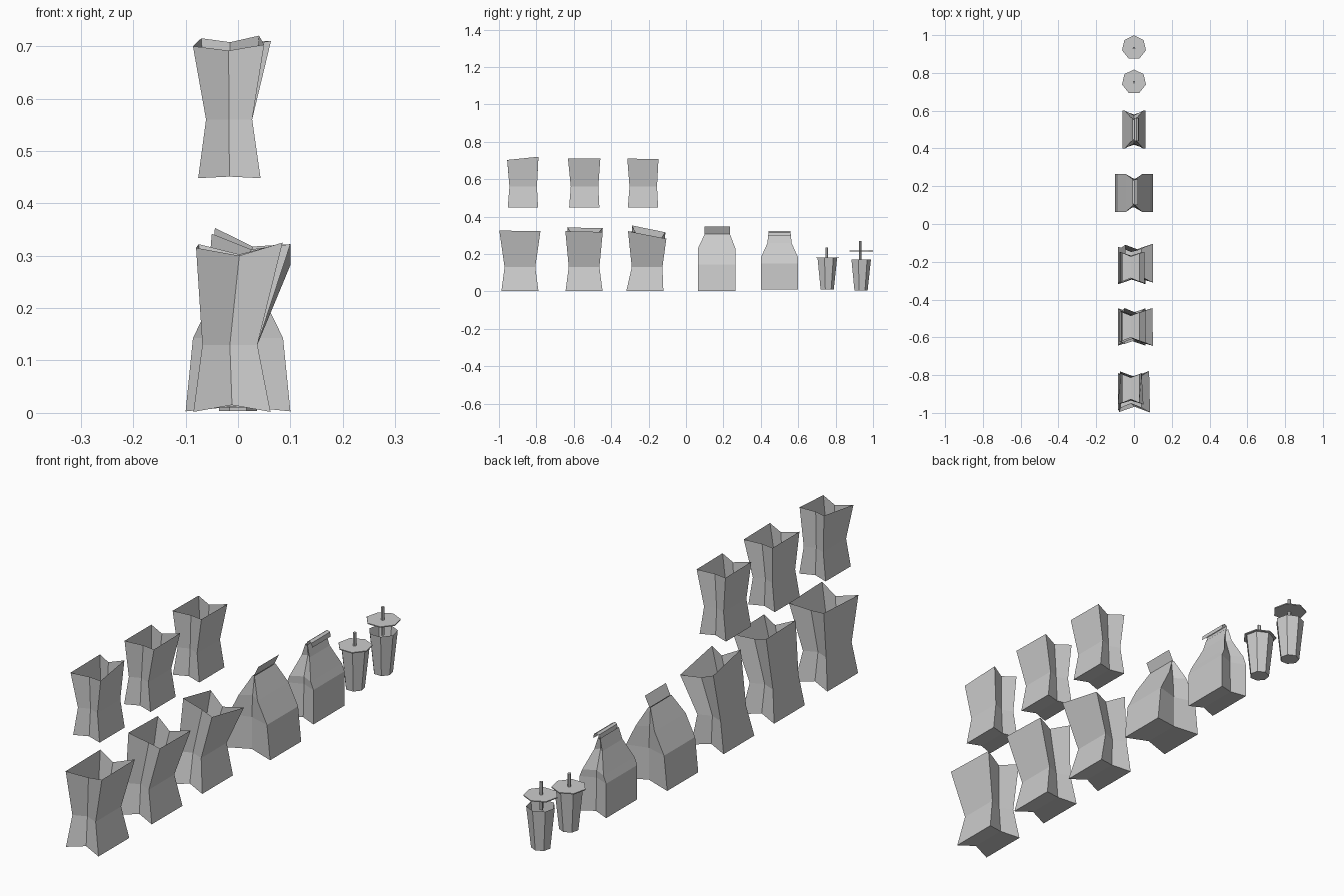
import bpy, bmesh, math

if "Cube" in bpy.data.objects:
    bpy.data.objects.remove(bpy.data.objects["Cube"])


def finish(name, bm):
    me = bpy.data.meshes.new(name)
    bm.to_mesh(me)
    bm.free()
    ob = bpy.data.objects.new(name, me)
    bpy.context.collection.objects.link(ob)
    return ob


def corners(x0, x1, y0, y1, z):
    """Front-left, front-right, back-right, back-left."""
    return [(x0, y0, z), (x1, y0, z), (x1, y1, z), (x0, y1, z)]


def paper_bag(name, rings, indents, lifts):
    """Loft 4-corner rings; each front/back edge gets an inward gusset fold."""
    bm = bmesh.new()
    loops = []
    for (fl, fr, br, bl), d, h in zip(rings, indents, lifts):
        front = [(a + b) / 2 for a, b in zip(fl, fr)]
        back = [(a + b) / 2 for a, b in zip(bl, br)]
        front = (front[0], front[1] + d, front[2] + h)
        back = (back[0], back[1] - d, back[2] + h)
        loops.append([bm.verts.new(p) for p in (fl, front, fr, br, back, bl)])
    for lo, hi in zip(loops, loops[1:]):
        for i in range(6):
            j = (i + 1) % 6
            bm.faces.new((lo[i], lo[j], hi[j], hi[i]))
    a, m, b, c, n, d = loops[0]
    bm.faces.new((a, d, n, m))
    bm.faces.new((m, n, c, b))
    return finish(name, bm)


def flap(name, profile, y0, y1):
    """Paper strip: x/z profile swept along y."""
    bm = bmesh.new()
    rows = [[bm.verts.new((x, y, z)) for y in (y0, y1)] for x, z in profile]
    for p, q in zip(rows, rows[1:]):
        bm.faces.new((p[0], p[1], q[1], q[0]))
    return finish(name, bm)


# Lower row of large open bags: centre y, top corners (y relative to centre)
lower = [
    (-0.888, [(-.08, -.108, .315), (.085, -.11, .325), (.08, .11, .323), (-.075, .108, .322)]),
    (-0.545, [(-.05, -.09, .342), (.10, -.10, .322), (.098, .10, .318), (-.05, .10, .338)]),
    (-0.22, [(-.044, -.07, .353), (.10, -.09, .322), (.10, .115, .282), (-.046, .11, .316)]),
]
for i, (cy, top) in enumerate(lower):
    s = (0, 0, .012)[i]
    paper_bag(f"large_open_bag_{i + 1}", [
        corners(-.085, .062, cy - .099, cy + .099, .002),
        corners(-.068, .037, cy - .082 + s, cy + .082 + s, .13),
        [(x, cy + y, z) for x, y, z in top]], (.025, .022, .03), (.013, 0, -.02))

# Upper row of smaller open bags
upper = [
    (-0.872, [(-.086, -.084, .70), (.05, -.084, .703), (.04, .083, .72), (-.07, .083, .715)]),
    (-0.544, [(-.07, -.087, .71), (.063, -.087, .71), (.06, .086, .71), (-.07, .086, .71)]),
    (-0.23, [(-.075, -.084, .71), (.055, -.084, .71), (.055, .083, .708), (-.075, .083, .708)]),
]
for i, (cy, top) in enumerate(upper):
    paper_bag(f"small_open_bag_{i + 1}", [
        corners(-.076, .043, cy - .081, cy + .081, .448),
        corners(-.061, .027, cy - .072, cy + .075, .56),
        [(x, cy + y, z) for x, y, z in top]], (.018, .018, .025), (.003, 0, -.01))

# Closed bag with a leaning flap
paper_bag("closed_bag_wide", [
    corners(-.10, .10, .064, .264, .003),
    corners(-.086, .086, .064, .264, .143),
    corners(-.043, .043, .064, .264, .23),
    corners(-.004, .004, .10, .235, .307)], (.025, .025, .03, .01), (.01, 0, 0, 0))
flap("closed_bag_wide_flap", [(0, .305), (.021, .348)], .10, .235)

# Closed bag with a rolled-over top
paper_bag("closed_bag_rolled", [
    corners(-.06, .06, .40, .60, .01),
    corners(-.06, .06, .40, .60, .15),
    corners(-.048, .048, .40, .60, .18),
    corners(-.018, .018, .435, .565, .258),
    corners(-.005, .005, .44, .56, .305)], (.02, .025, .025, .015, .01), (.006, 0, 0, 0, 0))
flap("closed_bag_rolled_flap",
     [(0, .30), (.003, .316), (.012, .322), (.023, .316), (.026, .298)], .44, .56)


def ring7(bm, r, cy, z):
    return [bm.verts.new((r * math.sin(k * math.tau / 7), cy + r * math.cos(k * math.tau / 7), z))
            for k in range(7)]


def tube7(name, cy, levels, cap_bottom=True, cap_top=False):
    bm = bmesh.new()
    rows = [ring7(bm, r, cy, z) for r, z in levels]
    for lo, hi in zip(rows, rows[1:]):
        for k in range(7):
            j = (k + 1) % 7
            bm.faces.new((lo[j], lo[k], hi[k], hi[j]))
    if cap_bottom:
        bm.faces.new(rows[0])
    if cap_top:
        bm.faces.new(rows[-1][::-1])
    return finish(name, bm)


# Cups with seven-sided walls, flat lids and straws
for tag, cy, z0, z1, lid_z, straw_top in (("closed", .753, .01, .178, .18, .235),
                                          ("open", .934, .004, .172, .216, .27)):
    tube7(f"{tag}_cup", cy, [(.037, z0), (.055, z1)])
    tube7(f"{tag}_cup_lid", cy, [(.065, lid_z - .002), (.065, lid_z + .002)], True, True)
    tube7(f"{tag}_cup_straw", cy - .002, [(.007, lid_z - .06), (.007, straw_top)], True, True)
